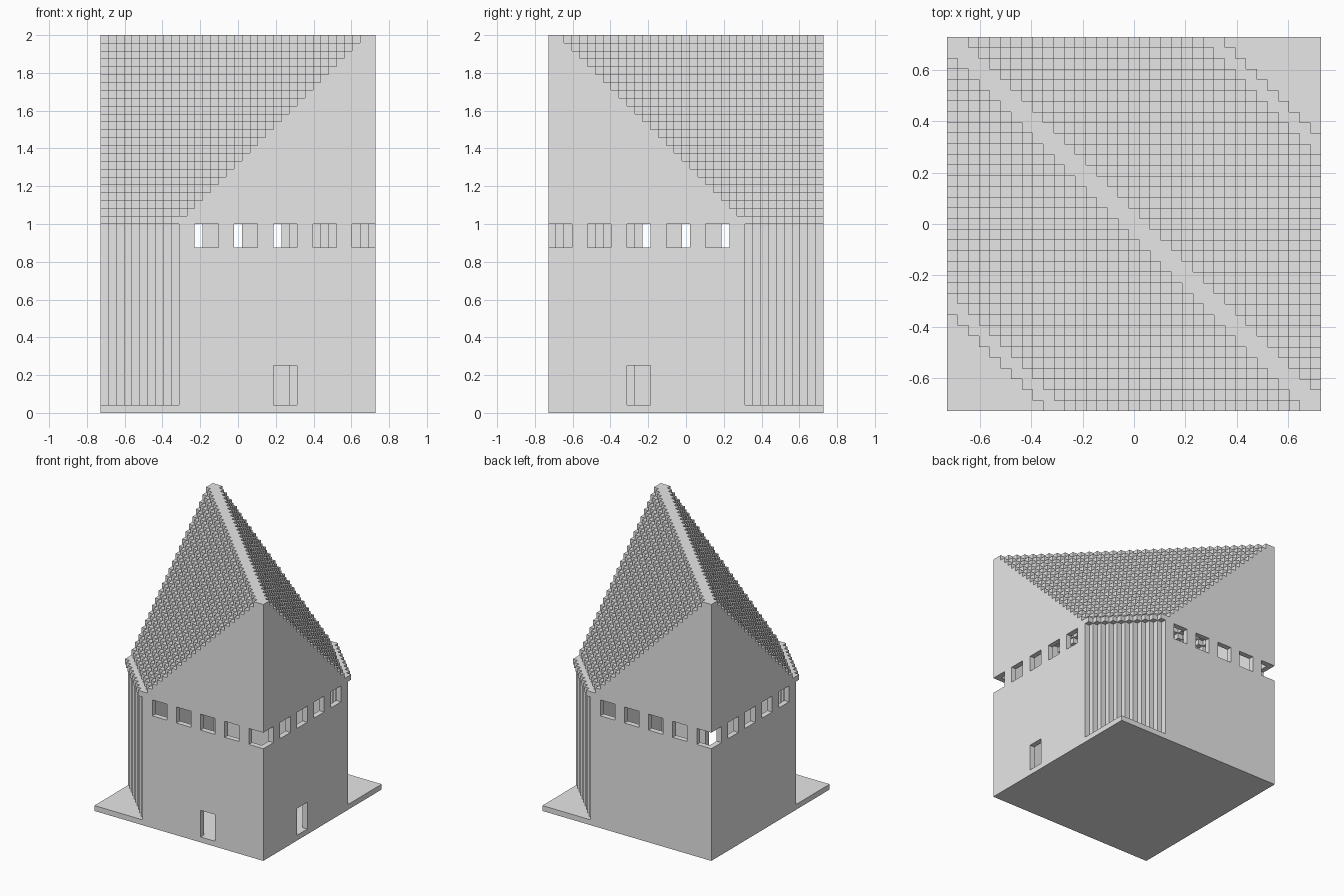
import bpy
import bmesh
from mathutils import Vector

if "Cube" in bpy.data.objects:
    bpy.data.objects.remove(bpy.data.objects["Cube"], do_unlink=True)

N = 35            # cells across the plan
TOP = 48          # cells in height
LAST = N - 1
EAVE = 24         # layer where the roof starts
U = 2.0 / TOP     # size of one cell

grey = bpy.data.materials.new("plain_grey")
grey.use_nodes = True
grey.diffuse_color = (0.8, 0.8, 0.8, 1)
grey.node_tree.nodes["Principled BSDF"].inputs["Base Color"].default_value = (0.8, 0.8, 0.8, 1)


def finish(name, bm):
    mesh = bpy.data.meshes.new(name)
    bm.to_mesh(mesh)
    bm.free()
    mesh.materials.append(grey)
    obj = bpy.data.objects.new(name, mesh)
    bpy.context.collection.objects.link(obj)
    return obj


def build_cells(name, rule):
    """Skin every cell that the rule marks as solid."""
    solid = {(i, j, k) for i in range(N) for j in range(N)
             for k in range(1, TOP) if rule(i, j, k)}
    bm = bmesh.new()
    verts = {}

    def vert(p):
        if p not in verts:
            verts[p] = bm.verts.new(((p[0] - N / 2) * U, (p[1] - N / 2) * U, p[2] * U))
        return verts[p]

    for cell in solid:
        for axis in range(3):
            for side in (0, 1):
                near = list(cell)
                near[axis] += 2 * side - 1
                if tuple(near) in solid:
                    continue
                corners = []
                for a, b in ((0, 0), (1, 0), (1, 1), (0, 1)):
                    p = list(cell)
                    p[axis] += side
                    p[(axis + 1) % 3] += a
                    p[(axis + 2) % 3] += b
                    corners.append(vert(tuple(p)))
                bm.faces.new(corners if side else corners[::-1])
    return finish(name, bm)


def offset(i, j):
    """Distance in cells from the ridge diagonal."""
    return abs(i + j - LAST)


def height(d):
    return EAVE + 1 if d > EAVE else TOP - max(0, d - 1)


def on_edge(i, j):
    return i in (0, LAST) or j in (0, LAST)


def is_opening(i, j, k):
    # position along each outer face, measured from its chamfered end
    runs = []
    if j == 0:
        runs.append((i, True))
    if i == LAST:
        runs.append((LAST - j, True))
    if j == LAST:
        runs.append((LAST - i, False))
    if i == 0:
        runs.append((j, False))
    for run, has_door in runs:
        if 21 <= k < EAVE and run >= 12 and (run - 12) % 5 < 3:
            return True          # row of windows, wrapping the corner
        if has_door and k < 6 and 22 <= run < 25:
            return True          # doorway
    return False


def wall_rule(i, j, k):
    d = offset(i, j)
    if d > EAVE or is_opening(i, j, k):
        return False
    if on_edge(i, j):
        return k < height(d)
    return d >= EAVE - 1 and k < EAVE


def roof_rule(i, j, k):
    d = offset(i, j)
    if d > EAVE + 1 or k < EAVE or (on_edge(i, j) and d <= EAVE):
        return False
    return height(d) - 2 <= k < height(d)


# Square base slab
bm = bmesh.new()
bmesh.ops.create_cube(bm, size=1)
bmesh.ops.scale(bm, vec=Vector((N * U, N * U, U)), verts=bm.verts)
bmesh.ops.translate(bm, vec=Vector((0, 0, U / 2)), verts=bm.verts)
finish("base_slab", bm)

# Hollow walls with gables, stepped corners, windows and doorways
build_cells("walls", wall_rule)

# Stepped roof shell on both sides of the diagonal ridge
build_cells("stepped_roof", roof_rule)
